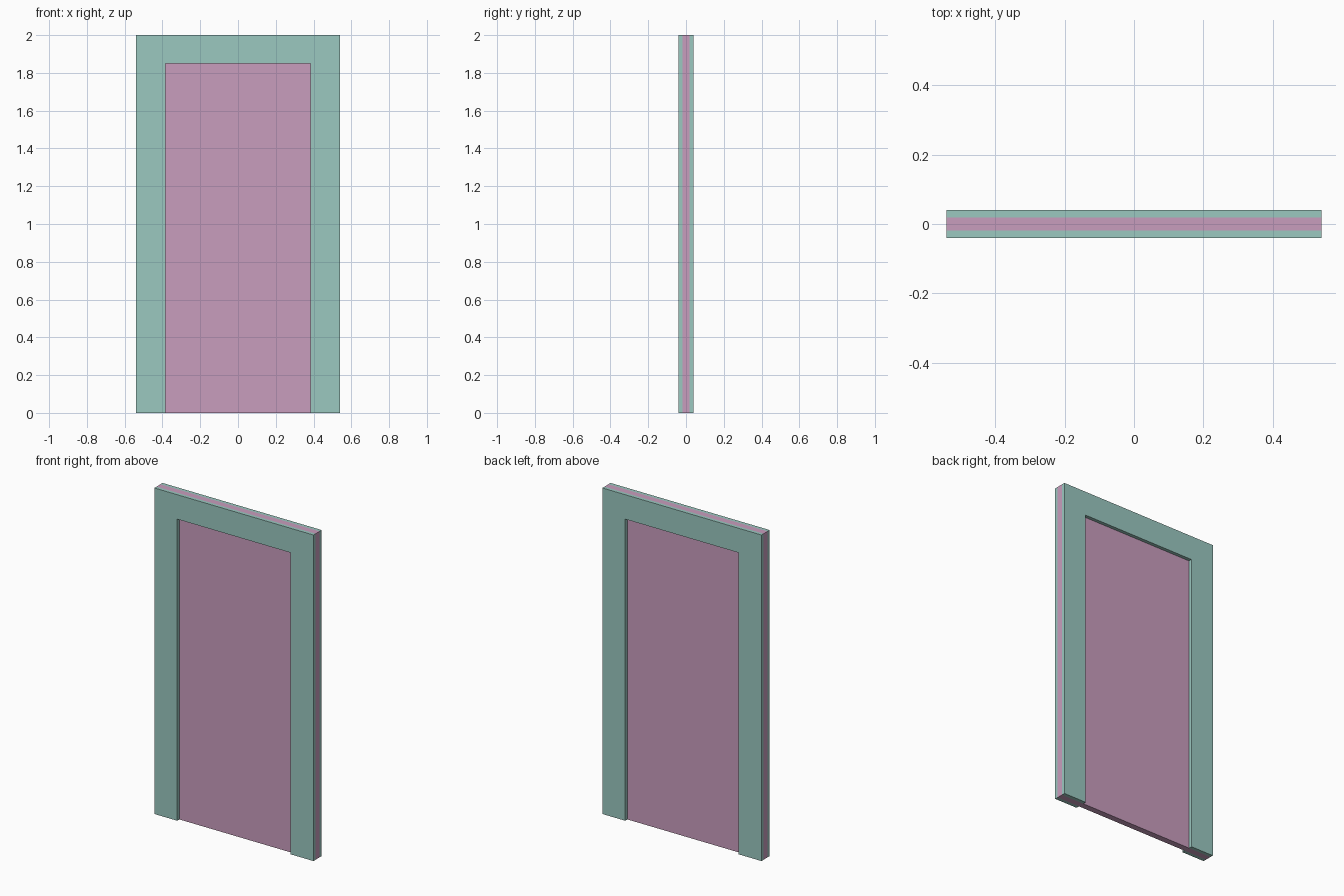
import bpy
import bmesh

if "Cube" in bpy.data.objects:
    bpy.data.objects.remove(bpy.data.objects["Cube"])

HALF_W, HEIGHT = 0.54, 2.0      # outer size
OPEN_W, OPEN_H = 0.385, 1.85    # recess size
HALF_D, CORE = 0.04, 0.019      # overall and core half depth


def material(name, rgb):
    m = bpy.data.materials.new(name)
    m.diffuse_color = (*rgb, 1.0)
    m.use_nodes = True
    m.node_tree.nodes["Principled BSDF"].inputs["Base Color"].default_value = m.diffuse_color
    return m


def slab(name, outline, y0, y1, mat):
    """Extrude an x-z outline from y0 to y1."""
    bm = bmesh.new()
    face = bm.faces.new([bm.verts.new((x, y0, z)) for x, z in outline])
    new = bmesh.ops.extrude_face_region(bm, geom=[face])["geom"]
    verts = [v for v in new if isinstance(v, bmesh.types.BMVert)]
    bmesh.ops.translate(bm, verts=verts, vec=(0, y1 - y0, 0))
    bmesh.ops.recalc_face_normals(bm, faces=bm.faces)
    mesh = bpy.data.meshes.new(name)
    bm.to_mesh(mesh)
    bm.free()
    mesh.materials.append(mat)
    obj = bpy.data.objects.new(name, mesh)
    bpy.context.collection.objects.link(obj)
    return obj


teal = material("soft_teal", (0.328, 0.578, 0.527))
pink = material("dusty_pink", (0.584, 0.337, 0.515))

# Door core: full-size panel running through to the outer edges
slab("door_panel", [(-HALF_W, 0), (HALF_W, 0), (HALF_W, HEIGHT), (-HALF_W, HEIGHT)],
     -CORE, CORE, pink)

# Arch-shaped casing on both faces, open at the bottom
right = [(OPEN_W, OPEN_H), (OPEN_W, 0), (HALF_W, 0), (HALF_W, HEIGHT)]
casing = right + [(-x, z) for x, z in reversed(right)]
for name, side in (("front_casing", -1), ("back_casing", 1)):
    slab(name, casing, side * CORE, side * HALF_D, teal)
